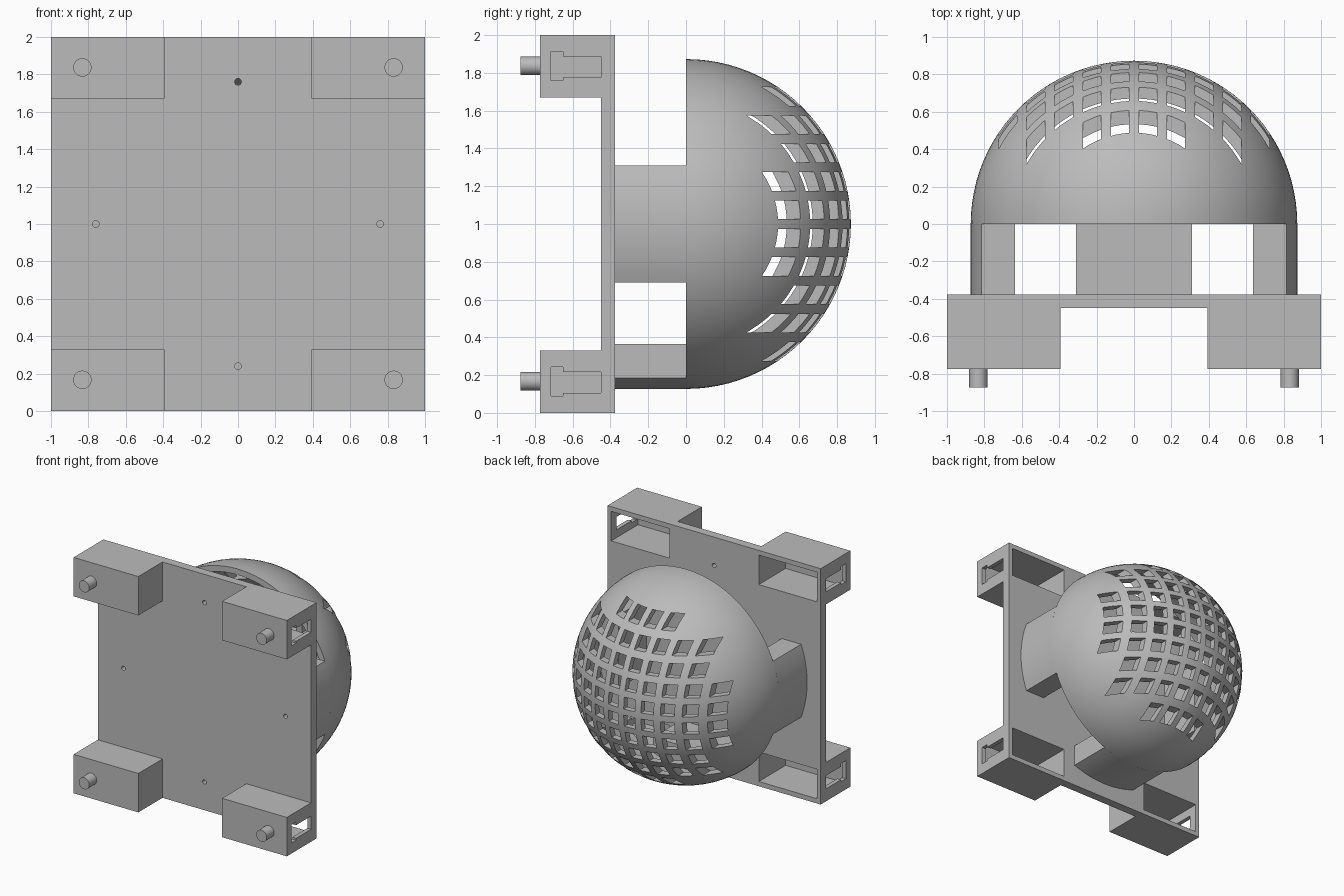
import bpy, bmesh, math
from mathutils import Matrix, Vector

if "Cube" in bpy.data.objects:
    bpy.data.objects.remove(bpy.data.objects["Cube"])

R, RI = 0.873, 0.823            # dome outer and inner radius
BACK, FRONT = -0.376, -0.45     # plate faces along y
LEG_IN, LEG_HALF = 0.635, 0.31

grey = bpy.data.materials.new("light_grey")
grey.diffuse_color = (0.5, 0.5, 0.5, 1)
grey.use_nodes = True
grey.node_tree.nodes["Principled BSDF"].inputs["Base Color"].default_value = grey.diffuse_color


def make(name, bm):
    bmesh.ops.recalc_face_normals(bm, faces=bm.faces)
    me = bpy.data.meshes.new(name)
    bm.to_mesh(me)
    bm.free()
    me.materials.append(grey)
    ob = bpy.data.objects.new(name, me)
    bpy.context.collection.objects.link(ob)
    return ob


def add_box(bm, x, y, z):
    size = [abs(a[1] - a[0]) for a in (x, y, z)]
    mid = [(a[0] + a[1]) / 2 for a in (x, y, z)]
    bmesh.ops.create_cube(bm, size=1, matrix=Matrix.Translation(mid) @ Matrix.Diagonal((*size, 1)))


def add_rod(bm, x, z, r, y0, y1, seg=32):
    m = Matrix.Translation((x, (y0 + y1) / 2, z)) @ Matrix.Rotation(math.pi / 2, 4, 'X')
    bmesh.ops.create_cone(bm, cap_ends=True, segments=seg, radius1=r, radius2=r,
                          depth=y1 - y0, matrix=m)


def cut(ob, cutter_bm):
    cutter = make("cutter", cutter_bm)
    cutter.hide_render = True
    mod = ob.modifiers.new("cut", 'BOOLEAN')
    mod.operation, mod.solver, mod.object = 'DIFFERENCE', 'EXACT', cutter
    deps = bpy.context.evaluated_depsgraph_get()
    me = bpy.data.meshes.new_from_object(ob.evaluated_get(deps))
    ob.modifiers.clear()
    ob.data = me
    bpy.data.objects.remove(cutter)


def smooth(ob):
    bpy.ops.object.select_all(action='DESELECT')
    ob.select_set(True)
    bpy.context.view_layer.objects.active = ob
    bpy.ops.object.shade_smooth_by_angle(angle=math.radians(30))


# Back plate with four screw holes
bm = bmesh.new()
add_box(bm, (-1, 1), (FRONT, BACK), (0, 2))
plate = make("plate", bm)
bm = bmesh.new()
for x, z in ((0.76, 1), (-0.76, 1), (0, 1.76), (0, 0.24)):
    add_rod(bm, x, z, 0.018, -0.6, -0.2, 16)
cut(plate, bm)

# Pockets at the corners, open at the back of the plate
bm = bmesh.new()
for sx in (-1, 1):
    for z0 in (0, 1.67):
        add_box(bm, (sx * 0.42, sx * 0.965), (-0.735, -0.2), (z0 + 0.04, z0 + 0.29))
cut(plate, bm)

# Hollow corner blocks with a T-shaped slot in the outer side, and a pin
for sx, side in ((-1, "left"), (1, "right")):
    for z0, level in ((0, "lower"), (1.67, "upper")):
        bm = bmesh.new()
        add_box(bm, (sx * 0.393, sx), (-0.774, BACK), (z0, z0 + 0.33))
        block = make(f"{level}_{side}_block", bm)
        bm = bmesh.new()
        add_box(bm, (sx * 0.42, sx * 0.965), (-0.735, -0.2), (z0 + 0.04, z0 + 0.29))
        cut(block, bm)
        for y, z in (((-0.714, -0.65), (0.09, 0.243)), ((-0.66, -0.40), (0.106, 0.217))):
            bm = bmesh.new()
            add_box(bm, (sx * 0.9, sx * 1.1), y, (z0 + z[0], z0 + z[1]))
            cut(block, bm)
        bm = bmesh.new()
        add_rod(bm, sx * 0.832, z0 + 0.167, 0.049, -0.875, -0.77)
        smooth(make(f"{level}_{side}_pin", bm))

# Three legs: flat inside, rounded outside to match the dome
half_angle = math.asin(LEG_HALF / R)
profile = [(LEG_IN, LEG_HALF), (LEG_IN, -LEG_HALF)]
profile += [(R * math.cos(a), R * math.sin(a))
            for a in (half_angle * (i / 8 - 1) for i in range(17))]
for name, turn in (("right_leg", 0), ("left_leg", math.pi), ("lower_leg", math.pi / 2)):
    bm = bmesh.new()
    face = bm.faces.new([bm.verts.new((x, BACK, z)) for x, z in profile])
    ext = bmesh.ops.extrude_face_region(bm, geom=[face])
    bmesh.ops.translate(bm, vec=(0, -BACK, 0),
                        verts=[v for v in ext["geom"] if isinstance(v, bmesh.types.BMVert)])
    bmesh.ops.transform(bm, verts=bm.verts,
                        matrix=Matrix.Translation((0, 0, 1)) @ Matrix.Rotation(turn, 4, 'Y'))
    leg = make(name, bm)
    bm = bmesh.new()
    d = Matrix.Rotation(turn, 3, 'Y') @ Vector((0.76, 0, 0))
    add_rod(bm, d.x, 1 + d.z, 0.018, -0.6, -0.1, 16)
    cut(leg, bm)
    smooth(leg)

# Hollow half-sphere dome
bm = bmesh.new()
N = 24
arc = [math.pi / 2 * i / N for i in range(N + 1)]
pts = [(RI * math.cos(a), RI * math.sin(a)) for a in reversed(arc)]
pts += [(R * math.cos(a), R * math.sin(a)) for a in arc]
verts = [bm.verts.new((x, y, 0)) for x, y in pts]
edges = [bm.edges.new(p) for p in zip(verts, verts[1:])]
bmesh.ops.spin(bm, geom=verts + edges, cent=(0, 0, 0), axis=(0, 1, 0),
               angle=2 * math.pi, steps=96)
bmesh.ops.remove_doubles(bm, verts=bm.verts, dist=1e-4)
bmesh.ops.translate(bm, verts=bm.verts, vec=(0, 0, 1))
dome = make("dome", bm)

# Square vent grid cut straight through the dome
bm = bmesh.new()
steps = [s * (0.075 + 0.15 * i) for s in (-1, 1) for i in range(5)]
H = 0.049
for x in steps:
    for z in steps:
        lo, hi = sorted((abs(x), abs(z)))
        if hi < 0.6 or lo < 0.3:
            add_box(bm, (x - H, x + H), (0.05, 1), (1 + z - H, 1 + z + H))
cut(dome, bm)
smooth(dome)
